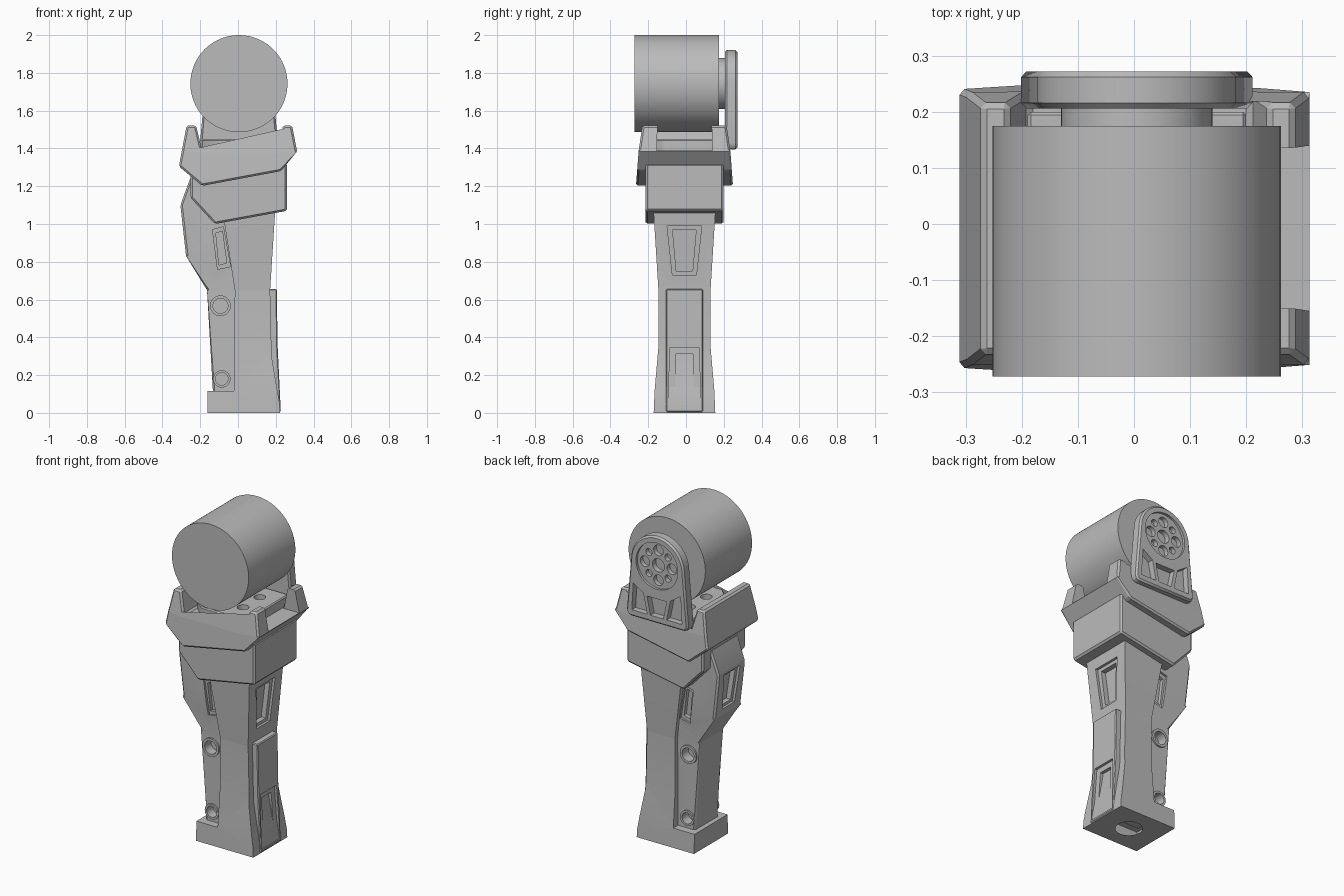
import bpy, bmesh, math
from mathutils import Vector

if "Cube" in bpy.data.objects:
    bpy.data.objects.remove(bpy.data.objects["Cube"])

GREY = (0.5, 0.5, 0.5, 1)
mat = bpy.data.materials.new("plain grey")
mat.use_nodes = True
mat.diffuse_color = GREY
mat.node_tree.nodes["Principled BSDF"].inputs["Base Color"].default_value = GREY

MID = -0.008                # depth centre of the leg and collars
HX, HZ = 0.005, 1.743       # axis of the drum
AXES = {'x': (0, 1, 2), 'y': (1, 0, 2), 'z': (2, 0, 1)}


def activate(obj):
    bpy.ops.object.select_all(action='DESELECT')
    obj.select_set(True)
    bpy.context.view_layer.objects.active = obj


def apply(obj, mod):
    activate(obj)
    bpy.ops.object.modifier_apply(modifier=mod.name)


def ramp(pairs):
    """Piecewise linear function through the given (height, value) pairs."""
    def f(z):
        if z <= pairs[0][0]:
            return pairs[0][1]
        for (a, p), (b, q) in zip(pairs, pairs[1:]):
            if z <= b:
                return p + (q - p) * (z - a) / (b - a)
        return pairs[-1][1]
    return f


def prism(name, pts, axis, lo, hi, knots=(), bevel=0):
    """Extrude a profile along an axis; lo and hi may vary with height."""
    k, a, b = AXES[axis]
    bm = bmesh.new()
    rings = []
    for t in (0, 1):
        ring = []
        for p, q in pts:
            co = Vector((0, 0, 0))
            co[k], co[a], co[b] = t, p, q
            ring.append(bm.verts.new(co))
        bm.faces.new(ring)
        rings.append(ring)
    n = len(pts)
    for i in range(n):
        j = (i + 1) % n
        bm.faces.new((rings[0][i], rings[0][j], rings[1][j], rings[1][i]))
    for z in knots:
        bmesh.ops.bisect_plane(bm, geom=bm.verts[:] + bm.edges[:] + bm.faces[:],
                               plane_co=(0, 0, z), plane_no=(0, 0, 1))
    for v in bm.verts:
        l = lo(v.co[b]) if callable(lo) else lo
        h = hi(v.co[b]) if callable(hi) else hi
        v.co[k] = l + (h - l) * v.co[k]
    bmesh.ops.recalc_face_normals(bm, faces=bm.faces[:])
    me = bpy.data.meshes.new(name)
    bm.to_mesh(me)
    bm.free()
    obj = bpy.data.objects.new(name, me)
    bpy.context.collection.objects.link(obj)
    me.materials.append(mat)
    if bevel:
        mod = obj.modifiers.new("Bevel", 'BEVEL')
        mod.width, mod.segments, mod.limit_method = bevel, 1, 'ANGLE'
        mod.angle_limit = math.radians(25)
        apply(obj, mod)
    return obj


def body(name, pts, widths, bevel=0.01):
    """Front profile given a depth that changes with height."""
    w = ramp(widths)
    return prism(name, pts, 'y', lambda z: MID - w(z), lambda z: MID + w(z),
                 [z for z, _ in widths[1:-1]], bevel)


def disc(cx, cy, r, n=32):
    return [(cx + r * math.cos(math.tau * i / n), cy + r * math.sin(math.tau * i / n))
            for i in range(n)]


def cut(obj, pts, axis, lo, hi):
    cutter = prism("cutter", pts, axis, lo, hi)
    mod = obj.modifiers.new("Cut", 'BOOLEAN')
    mod.operation, mod.solver, mod.object = 'DIFFERENCE', 'EXACT', cutter
    apply(obj, mod)
    bpy.data.objects.remove(cutter)


def window(obj, pts, axis, surface, side, steps=((1, 0.015), (0.68, 0.045))):
    """Stepped recess sunk below a surface that faces the given side."""
    cx = sum(p[0] for p in pts) / len(pts)
    cy = sum(p[1] for p in pts) / len(pts)
    for s, depth in steps:
        shrunk = [(cx + (p - cx) * s, cy + (q - cy) * (1 - (1 - s) * 0.5)) for p, q in pts]
        cut(obj, shrunk, axis, lambda z: surface(z) - side * depth,
            lambda z: surface(z) + side * 0.06)


def smooth(obj):
    activate(obj)
    bpy.ops.object.shade_smooth_by_angle(angle=math.radians(25))


# Main leg column with foot block
right_edge = [(0, 0.222), (0.05, 0.22), (0.3, 0.178), (0.65, 0.17), (1.12, 0.2)]
leg_width = [(0, 0.163), (0.12, 0.158), (0.35, 0.138), (0.65, 0.138), (1.05, 0.163), (1.12, 0.165)]
leg = body("leg_column", [(-0.162, 0), *[(x, z) for z, x in right_edge],
           (-0.09, 1.12), (-0.017, 0.65), (-0.02, 0.117), (-0.162, 0.117)], leg_width, 0.01)
window(leg, [(-0.1, 0.99), (0.083, 0.99), (0.055, 0.73), (-0.072, 0.73)], 'x', ramp(right_edge), 1)
cut(leg, disc(0.03, MID, 0.075), 'z', -0.1, 0.25)
smooth(leg)

# Raised plate on the left side of the leg
outer = ramp([(0, 0.227), (0.04, 0.225), (0.35, 0.21), (0.66, 0.205)])
plate = prism("shin_plate", [(-0.105, 0.005), (0.09, 0.005), (0.09, 0.655), (-0.105, 0.655)], 'x',
              0.13, outer, [0.04, 0.35], 0.005)
window(plate, [(-0.096, 0.02), (0.08, 0.02), (0.068, 0.345), (-0.084, 0.345)], 'x', outer, 1,
       ((1, 0.015), (0.58, 0.045)))

# Thinner rear layer beside the column
side_width = [(0.1, 0.112), (0.65, 0.112), (0.83, 0.128), (1.25, 0.132)]
layer = body("rear_layer", [(0.05, 0.1), (-0.132, 0.1), (-0.164, 0.65), (-0.275, 0.83),
             (-0.305, 1.1), (-0.25, 1.25), (0.05, 1.25)], side_width)
window(layer, [(-0.085, 1.09), (0.07, 1.09), (0.05, 0.87), (-0.065, 0.87)], 'x',
       ramp([(0.83, -0.275), (1.1, -0.305)]), -1)
layer_w = ramp(side_width)
slot = [(-0.135, 0.97), (-0.078, 0.985), (-0.04, 0.775), (-0.108, 0.76)]
for side, label in ((-1, "front"), (1, "back")):
    window(layer, slot, 'y', lambda z: MID + side * layer_w(z), side, ((1, 0.012), (0.6, 0.035)))
    for x, z, r, place in ((-0.093, 0.567, 0.055, "upper"), (-0.086, 0.18, 0.046, "lower")):
        face = MID + side * 0.112
        hole = disc(x, z, r * 0.72)
        cut(layer, hole, 'y', face - side * 0.05, face + side * 0.05)
        ring = prism(f"{label}_{place}_ring", disc(x, z, r), 'y', face - side * 0.01,
                     face + side * 0.01)
        cut(ring, hole, 'y', face - side * 0.05, face + side * 0.05)
        smooth(ring)
smooth(layer)

# Lower collar
body("lower_collar", [(-0.252, 1.3), (-0.252, 1.14), (-0.122, 1.0), (0.26, 1.07), (0.26, 1.32)],
     [(1, 0.207), (1.35, 0.207)])

# Upper collar: full wall on one side, two prongs on the other
collar = body("upper_collar", [(-0.272, 1.522), (-0.222, 1.522), (-0.19, 1.388), (0.21, 1.388),
              (0.238, 1.522), (0.286, 1.522), (0.313, 1.385), (0.228, 1.28), (-0.19, 1.202),
              (-0.313, 1.305)], [(1.2, 0.257), (1.385, 0.243), (1.522, 0.223)])
cut(collar, [(-0.155, 1.388), (0.14, 1.388), (0.13, 1.7), (-0.145, 1.7)], 'x', 0.15, 0.5)

# Mounting platform with screw holes
c = 0.09
platform = prism("platform", [(-0.19 + c, -0.21), (0.2 - c, -0.21), (0.2, -0.21 + c), (0.2, 0.2),
                 (-0.19, 0.2), (-0.19, -0.21 + c)], 'z', 1.37, 1.447, bevel=0.006)
for x in (-0.085, 0.085):
    for y in (-0.08, 0.08):
        cut(platform, disc(HX + x, y, 0.033, 20), 'z', 1.41, 1.6)
smooth(platform)

# Drum and its hub
smooth(prism("drum", disc(HX, HZ, 0.257, 96), 'y', -0.272, 0.175))
smooth(prism("hub", disc(HX, HZ, 0.135, 48), 'y', 0.16, 0.22))

# Bracket with a round dial and ribbed pockets
arc = [(HX + 0.178 * math.cos(math.pi * i / 28), HZ + 0.178 * math.sin(math.pi * i / 28))
       for i in range(29)]
bracket = prism("bracket", arc + [(HX - 0.207, 1.42), (HX - 0.19, 1.395), (HX + 0.19, 1.395),
                (HX + 0.207, 1.42)], 'y', 0.206, 0.272, bevel=0.01)
cut(bracket, disc(HX, HZ, 0.14, 48), 'y', 0.257, 0.3)
cut(bracket, disc(HX, HZ, 0.04), 'y', 0.225, 0.3)
for i in range(8):
    a = math.tau * i / 8 + math.pi / 4
    cut(bracket, disc(HX + 0.09 * math.cos(a), HZ + 0.09 * math.sin(a),
                      0.032 if i % 2 else 0.021, 20), 'y', 0.23, 0.3)
pocket = [(0.065, 1.435), (0.168, 1.435), (0.158, 1.6), (0.09, 1.555)]
cut(bracket, [(HX + x, z) for x, z in pocket], 'y', 0.235, 0.3)
cut(bracket, [(HX - x, z) for x, z in pocket], 'y', 0.235, 0.3)
cut(bracket, [(HX - 0.043, 1.435), (HX + 0.043, 1.435), (HX + 0.066, 1.545), (HX - 0.066, 1.545)],
    'y', 0.235, 0.3)
smooth(bracket)
